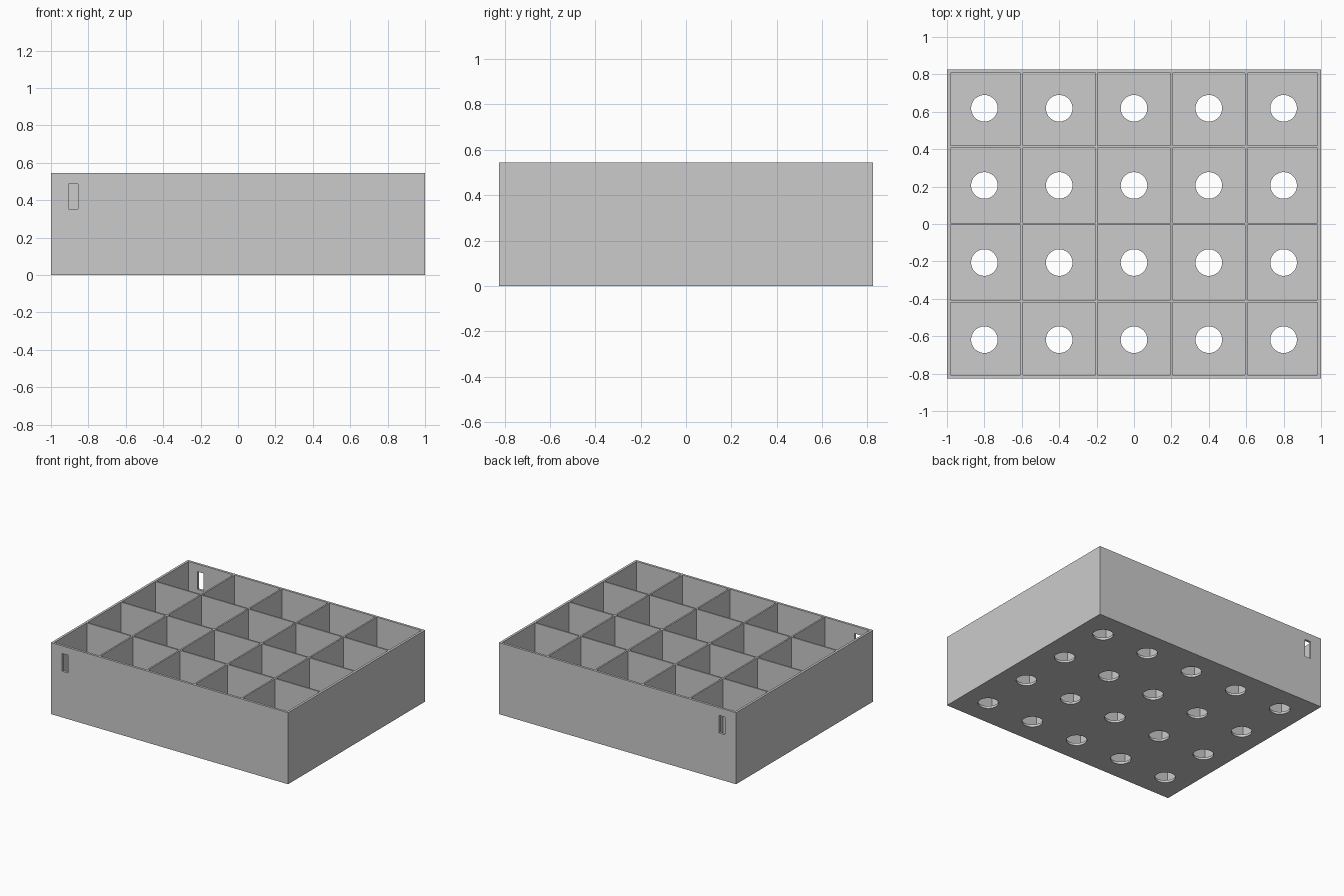
import bpy
import bmesh
from mathutils import Matrix, Vector

WIDTH, DEPTH, HEIGHT = 2.0, 1.65, 0.545
COLUMNS, ROWS = 5, 4
WALL, DIVIDER, FLOOR = 0.018, 0.012, 0.018
HOLE_RADIUS = 0.071

default_cube = bpy.data.objects.get("Cube")
if default_cube:
    bpy.data.objects.remove(default_cube, do_unlink=True)

grey = bpy.data.materials.new("plain grey")
grey.use_nodes = True
grey.diffuse_color = (0.6, 0.6, 0.6, 1)
grey.node_tree.nodes["Principled BSDF"].inputs["Base Color"].default_value = grey.diffuse_color


def add_box(bm, low, high):
    low, high = Vector(low), Vector(high)
    matrix = Matrix.Translation((low + high) / 2) @ Matrix.Diagonal((*(high - low), 1))
    bmesh.ops.create_cube(bm, size=1, matrix=matrix)


def make_object(name, bm):
    mesh = bpy.data.meshes.new(name)
    bm.to_mesh(mesh)
    bm.free()
    mesh.materials.append(grey)
    obj = bpy.data.objects.new(name, mesh)
    bpy.context.collection.objects.link(obj)
    return obj


def cut(target, name, bm):
    """Subtract the shapes in bm from target, then discard them."""
    cutter = make_object(name, bm)
    cutter.hide_render = True
    modifier = target.modifiers.new(name, 'BOOLEAN')
    modifier.operation = 'DIFFERENCE'
    modifier.solver = 'EXACT'
    modifier.object = cutter
    bpy.context.view_layer.objects.active = target
    bpy.ops.object.modifier_apply(modifier=modifier.name)
    bpy.data.objects.remove(cutter, do_unlink=True)


def spans(size, count):
    """Clear interval of each compartment along one axis."""
    lines = [-size / 2 + size * i / count for i in range(count + 1)]
    gap = lambda i: WALL if i in (0, count) else DIVIDER / 2
    return [(lines[i] + gap(i), lines[i + 1] - gap(i + 1)) for i in range(count)]


# Solid block for the tray
bm = bmesh.new()
add_box(bm, (-WIDTH / 2, -DEPTH / 2, 0), (WIDTH / 2, DEPTH / 2, HEIGHT))
tray = make_object("compartment_tray", bm)

# Open compartments, leaving walls, dividers and floor
bm = bmesh.new()
for x0, x1 in spans(WIDTH, COLUMNS):
    for y0, y1 in spans(DEPTH, ROWS):
        add_box(bm, (x0, y0, FLOOR), (x1, y1, HEIGHT + 0.1))
cut(tray, "compartments", bm)

# Round hole in the floor of every compartment
bm = bmesh.new()
for column in range(COLUMNS):
    for row in range(ROWS):
        x = WIDTH * ((column + 0.5) / COLUMNS - 0.5)
        y = DEPTH * ((row + 0.5) / ROWS - 0.5)
        bmesh.ops.create_cone(bm, cap_ends=True, segments=48, radius1=HOLE_RADIUS,
                              radius2=HOLE_RADIUS, depth=0.1,
                              matrix=Matrix.Translation((x, y, 0)))
cut(tray, "floor_holes", bm)

# Upright slot through the front and back walls
bm = bmesh.new()
for side in (-1, 1):
    y = side * DEPTH / 2
    add_box(bm, (-0.905, y - 0.05, 0.352), (-0.855, y + 0.05, 0.487))
cut(tray, "wall_slots", bm)

# Smooth only the hole rims
bpy.ops.object.select_all(action='DESELECT')
tray.select_set(True)
bpy.context.view_layer.objects.active = tray
bpy.ops.object.shade_smooth_by_angle()
